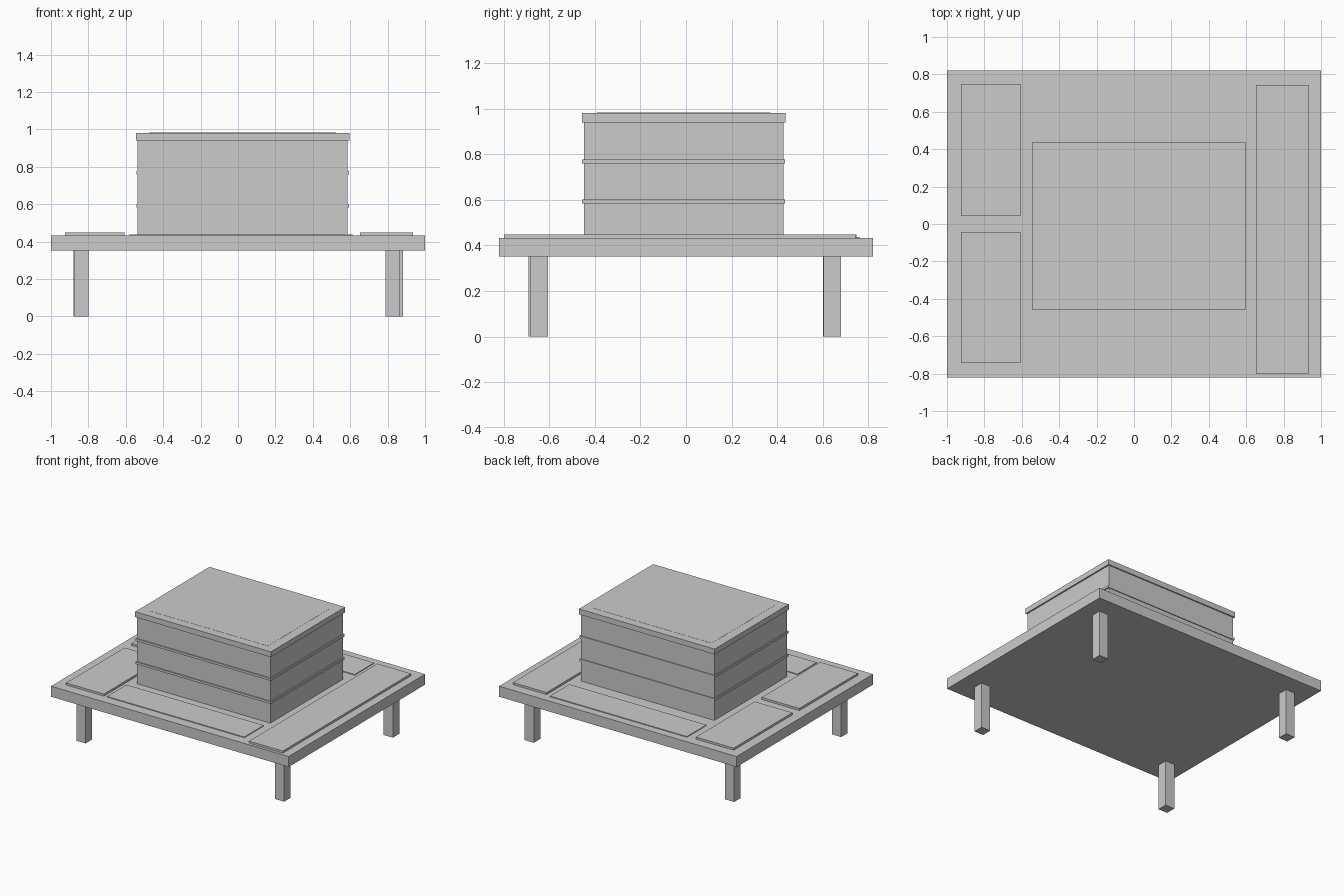
import bpy

if "Cube" in bpy.data.objects:
    bpy.data.objects.remove(bpy.data.objects["Cube"])


def box(name, x, y, z):
    """Axis-aligned block spanning the given (min, max) ranges."""
    centre = [(a + b) / 2 for a, b in (x, y, z)]
    size = [b - a for a, b in (x, y, z)]
    bpy.ops.mesh.primitive_cube_add(size=1, location=centre)
    ob = bpy.context.object
    ob.name = name
    ob.scale = size
    bpy.ops.object.transform_apply(location=False, rotation=False, scale=True)
    return ob


TOP = 0.432
BASE = 0.352

# Platform slab
box("platform", (-1, 1), (-0.82, 0.82), (BASE, TOP))

# Four square legs, slightly irregular placement
LEG = 0.077
for name, cx, cy in (("front_left_leg", -0.839, -0.651),
                     ("front_right_leg", 0.828, -0.644),
                     ("back_left_leg", -0.842, 0.640),
                     ("back_right_leg", 0.843, 0.641)):
    h = LEG / 2
    box(name, (cx - h, cx + h), (cy - h, cy + h), (0, BASE))

# Central box with two thin bands
box("box_body", (-0.537, 0.585), (-0.447, 0.427), (TOP, 0.94))
for name, z in (("lower_band", 0.592), ("upper_band", 0.768)):
    box(name, (-0.543, 0.594), (-0.455, 0.433), (z - 0.009, z + 0.009))

# Overhanging lid with a shallow inset plate
box("lid", (-0.546, 0.596), (-0.456, 0.436), (0.94, 0.981))
box("lid_plate", (-0.475, 0.525), (-0.39, 0.37), (0.96, 0.982))

# Flat panels around the box
SIDE_TOP, END_TOP = 0.448, 0.438
box("left_back_panel", (-0.925, -0.608), (0.042, 0.748), (TOP, SIDE_TOP))
box("left_front_panel", (-0.925, -0.608), (-0.744, -0.042), (TOP, SIDE_TOP))
box("right_panel", (0.652, 0.936), (-0.798, 0.744), (TOP, SIDE_TOP))
box("front_panel", (-0.58, 0.575), (-0.745, -0.512), (TOP, END_TOP))
box("back_panel", (-0.54, 0.613), (0.527, 0.76), (TOP, END_TOP))
